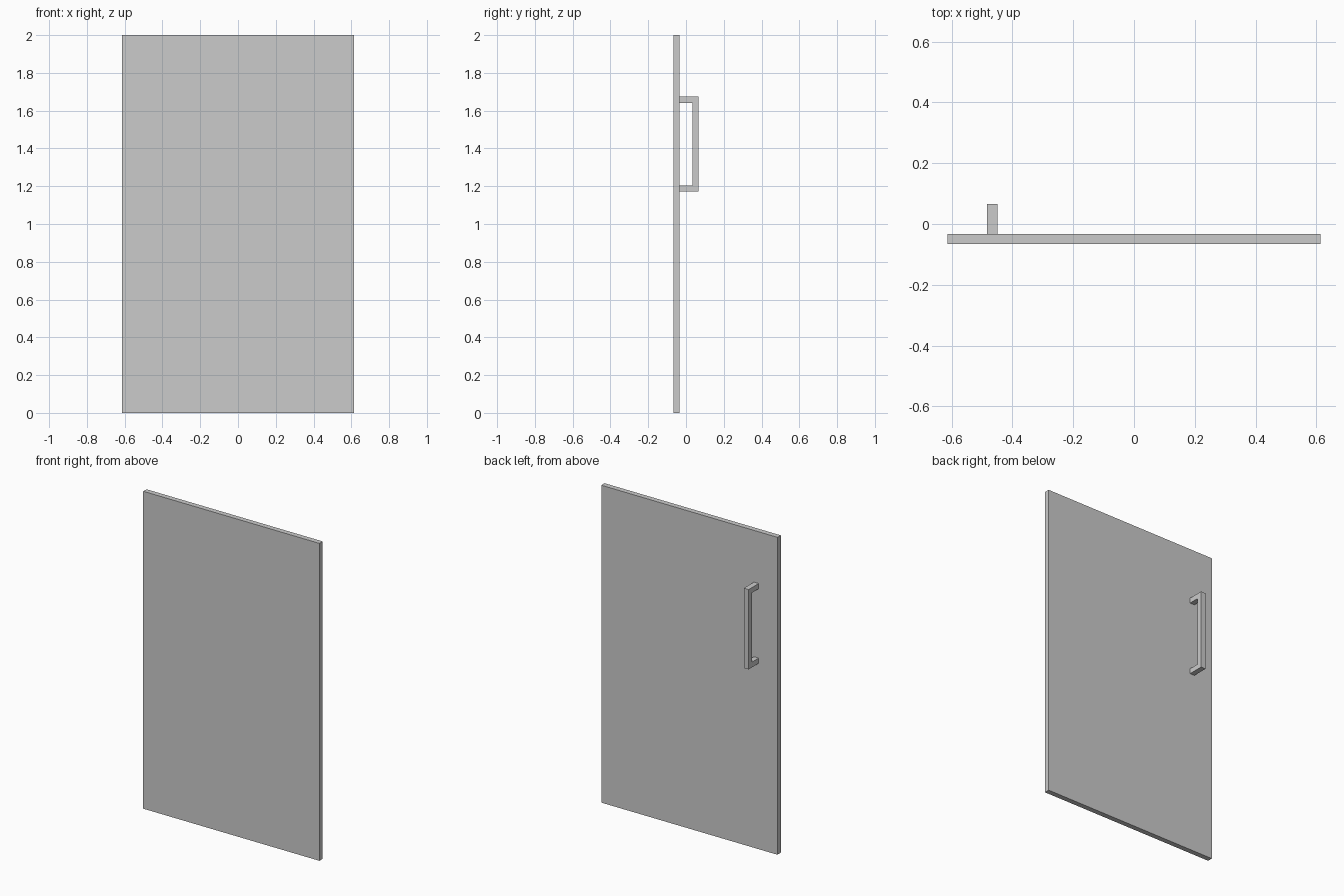
import bpy, bmesh

if "Cube" in bpy.data.objects:
    bpy.data.objects.remove(bpy.data.objects["Cube"])


def extrude_profile(name, profile, x0, x1):
    """Extrude a closed (y, z) outline along x from x0 to x1."""
    bm = bmesh.new()
    face = bm.faces.new([bm.verts.new((x0, y, z)) for y, z in profile])
    ext = bmesh.ops.extrude_face_region(bm, geom=[face], use_keep_orig=True)
    verts = [g for g in ext["geom"] if isinstance(g, bmesh.types.BMVert)]
    bmesh.ops.translate(bm, verts=verts, vec=(x1 - x0, 0, 0))
    bmesh.ops.recalc_face_normals(bm, faces=bm.faces)
    mesh = bpy.data.meshes.new(name)
    bm.to_mesh(mesh)
    bm.free()
    obj = bpy.data.objects.new(name, mesh)
    bpy.context.collection.objects.link(obj)
    return obj


T = 0.033                # panel and handle bar thickness
BACK = 0.0665            # half of the overall depth
FACE = -BACK + T         # back surface of the panel

# Door panel
extrude_profile("door_panel",
                [(-BACK, 0), (FACE, 0), (FACE, 2), (-BACK, 2)],
                -0.614, 0.614)

# Square-section pull handle on the back
z0, z1 = 1.171, 1.674
extrude_profile("pull_handle",
                [(FACE, z0), (BACK, z0), (BACK, z1), (FACE, z1),
                 (FACE, z1 - T), (BACK - T, z1 - T),
                 (BACK - T, z0 + T), (FACE, z0 + T)],
                -0.483, -0.450)
